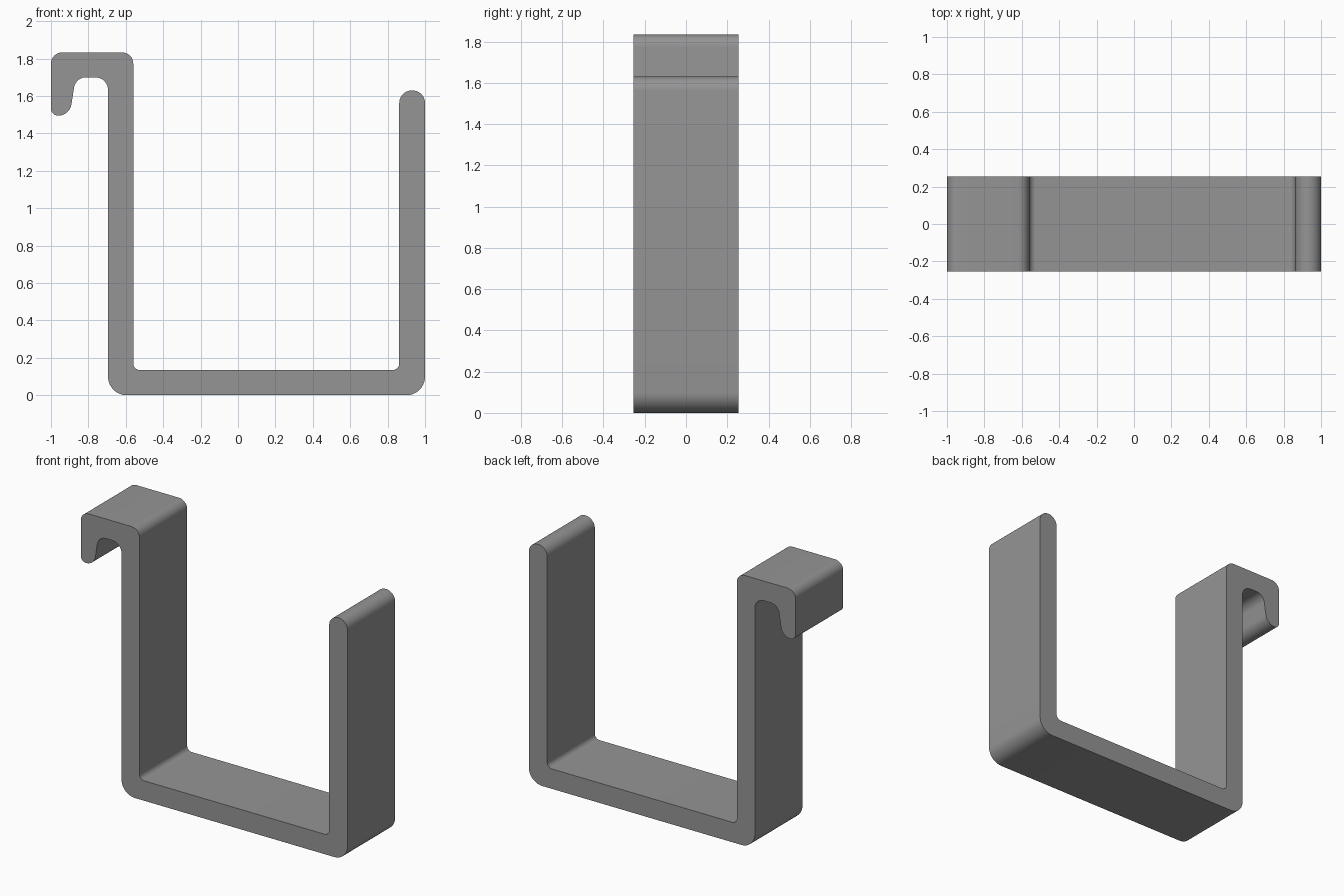
import bpy, bmesh, math
from mathutils import Vector

if "Cube" in bpy.data.objects:
    bpy.data.objects.remove(bpy.data.objects["Cube"])

HALF_WIDTH = 0.255

# Bracket outline corners: x, z, fillet radius
CORNERS = [
    (-0.695, 0.0, 0.10), (1.0, 0.0, 0.10),          # base underside
    (1.0, 1.63, 0.0685), (0.862, 1.63, 0.0685),     # rounded front arm tip
    (0.862, 0.135, 0.035), (-0.56, 0.135, 0.035),   # inside of the cradle
    (-0.56, 1.833, 0.06), (-1.0, 1.833, 0.06),      # hook top
    (-1.0, 1.495, 0.038), (-0.90, 1.495, 0.07),     # hook lip
    (-0.868, 1.70, 0.065), (-0.695, 1.70, 0.068),   # inside of the hook
]


def fillet(prev, corner, nxt, radius, steps=10):
    """Points of the arc that rounds one corner."""
    a, b = (prev - corner).normalized(), (nxt - corner).normalized()
    half = a.angle(b) / 2
    tangent = radius / math.tan(half)
    centre = corner + (a + b).normalized() * (radius / math.sin(half))
    start, end = corner + a * tangent - centre, corner + b * tangent - centre
    sweep = start.angle(end)
    return [centre + (start * math.sin(sweep * (1 - i / steps))
                      + end * math.sin(sweep * i / steps)) / math.sin(sweep)
            for i in range(steps + 1)]


# Rounded profile extruded across the width
pts = [Vector((x, -HALF_WIDTH, z)) for x, z, r in CORNERS]
outline = []
for i, (x, z, r) in enumerate(CORNERS):
    outline += fillet(pts[i - 1], pts[i], pts[(i + 1) % len(pts)], r)

bm = bmesh.new()
face = bm.faces.new([bm.verts.new(p) for p in outline])
side = bmesh.ops.extrude_face_region(bm, geom=[face])
moved = [v for v in side["geom"] if isinstance(v, bmesh.types.BMVert)]
bmesh.ops.translate(bm, verts=moved, vec=(0, 2 * HALF_WIDTH, 0))
bmesh.ops.remove_doubles(bm, verts=bm.verts, dist=0.0005)
bmesh.ops.recalc_face_normals(bm, faces=bm.faces)
mesh = bpy.data.meshes.new("hook_bracket")
bm.to_mesh(mesh)
bm.free()

bracket = bpy.data.objects.new("hook_bracket", mesh)
bpy.context.collection.objects.link(bracket)
grey = bpy.data.materials.new("mid_grey")
grey.diffuse_color = (0.30, 0.30, 0.30, 1)
grey.use_nodes = True
grey.node_tree.nodes["Principled BSDF"].inputs["Base Color"].default_value = grey.diffuse_color
mesh.materials.append(grey)

# Smooth fillets, sharp side edges
bpy.context.view_layer.objects.active = bracket
bracket.select_set(True)
bpy.ops.object.shade_smooth_by_angle(angle=math.radians(30))
